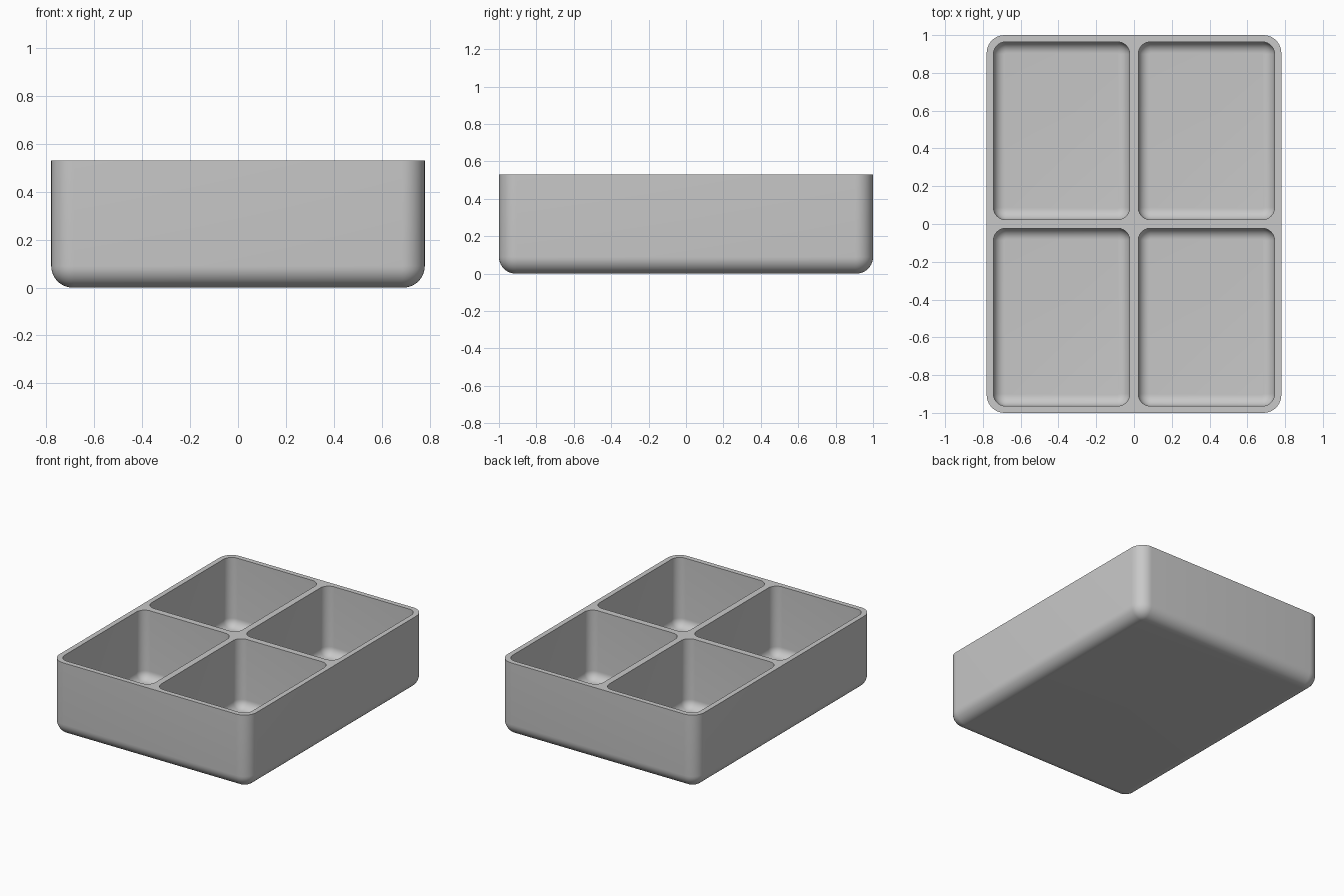
import bpy
import bmesh
from math import cos, sin, pi, radians

cube = bpy.data.objects.get("Cube")
if cube:
    bpy.data.objects.remove(cube, do_unlink=True)

HALF_X, HALF_Y, HEIGHT = 0.78, 1.0, 0.53
WALL, DIVIDER, FLOOR = 0.036, 0.045, 0.037
STEPS = 10  # segments per rounded corner


def ring(bm, cx, cy, hx, hy, radius, z):
    """Closed loop of vertices around a rounded rectangle."""
    verts = []
    for q, (sx, sy) in enumerate(((1, 1), (-1, 1), (-1, -1), (1, -1))):
        for i in range(STEPS + 1):
            a = (q + i / STEPS) * pi / 2
            verts.append(bm.verts.new((cx + sx * (hx - radius) + radius * cos(a),
                                       cy + sy * (hy - radius) + radius * sin(a), z)))
    return verts


def basin(bm, cx, cy, hx, hy, corner, fillet, base):
    """Open tub with a rounded bottom edge; returns its rim edges."""
    loops = [ring(bm, cx, cy, hx, hy, corner, HEIGHT)]
    for i in range(STEPS + 1):
        a = i / STEPS * pi / 2
        inset = fillet * (1 - cos(a))
        z = base + fillet * (1 - sin(a))
        loops.append(ring(bm, cx, cy, hx - inset, hy - inset, corner - inset, z))
    for upper, lower in zip(loops, loops[1:]):
        for i in range(len(upper)):
            bm.faces.new((upper[i - 1], lower[i - 1], lower[i], upper[i]))
    bm.faces.new(loops[-1])
    rim = loops[0]
    return [bm.edges.get((rim[i - 1], rim[i])) for i in range(len(rim))]


bm = bmesh.new()

# Outer shell
rim_edges = basin(bm, 0, 0, HALF_X, HALF_Y, 0.095, 0.09, 0)

# Four compartments
cell_x = (HALF_X - WALL - DIVIDER / 2) / 2
cell_y = (HALF_Y - WALL - DIVIDER / 2) / 2
for sx in (-1, 1):
    for sy in (-1, 1):
        rim_edges += basin(bm, sx * (DIVIDER / 2 + cell_x), sy * (DIVIDER / 2 + cell_y),
                           cell_x, cell_y, 0.065, 0.06, FLOOR)

# Flat rim joining the shell to the compartments
bmesh.ops.triangle_fill(bm, edges=rim_edges, use_beauty=True, normal=(0, 0, 1))
bmesh.ops.recalc_face_normals(bm, faces=bm.faces[:])

mesh = bpy.data.meshes.new("divided_tray")
bm.to_mesh(mesh)
bm.free()
tray = bpy.data.objects.new("divided_tray", mesh)
bpy.context.collection.objects.link(tray)

# Plain grey material
grey = bpy.data.materials.new("plain_grey")
grey.use_nodes = True
colour = (0.58, 0.58, 0.58, 1)
grey.diffuse_color = colour
grey.node_tree.nodes["Principled BSDF"].inputs["Base Color"].default_value = colour
mesh.materials.append(grey)

bpy.ops.object.select_all(action="DESELECT")
tray.select_set(True)
bpy.context.view_layer.objects.active = tray
bpy.ops.object.shade_smooth_by_angle(angle=radians(30))
